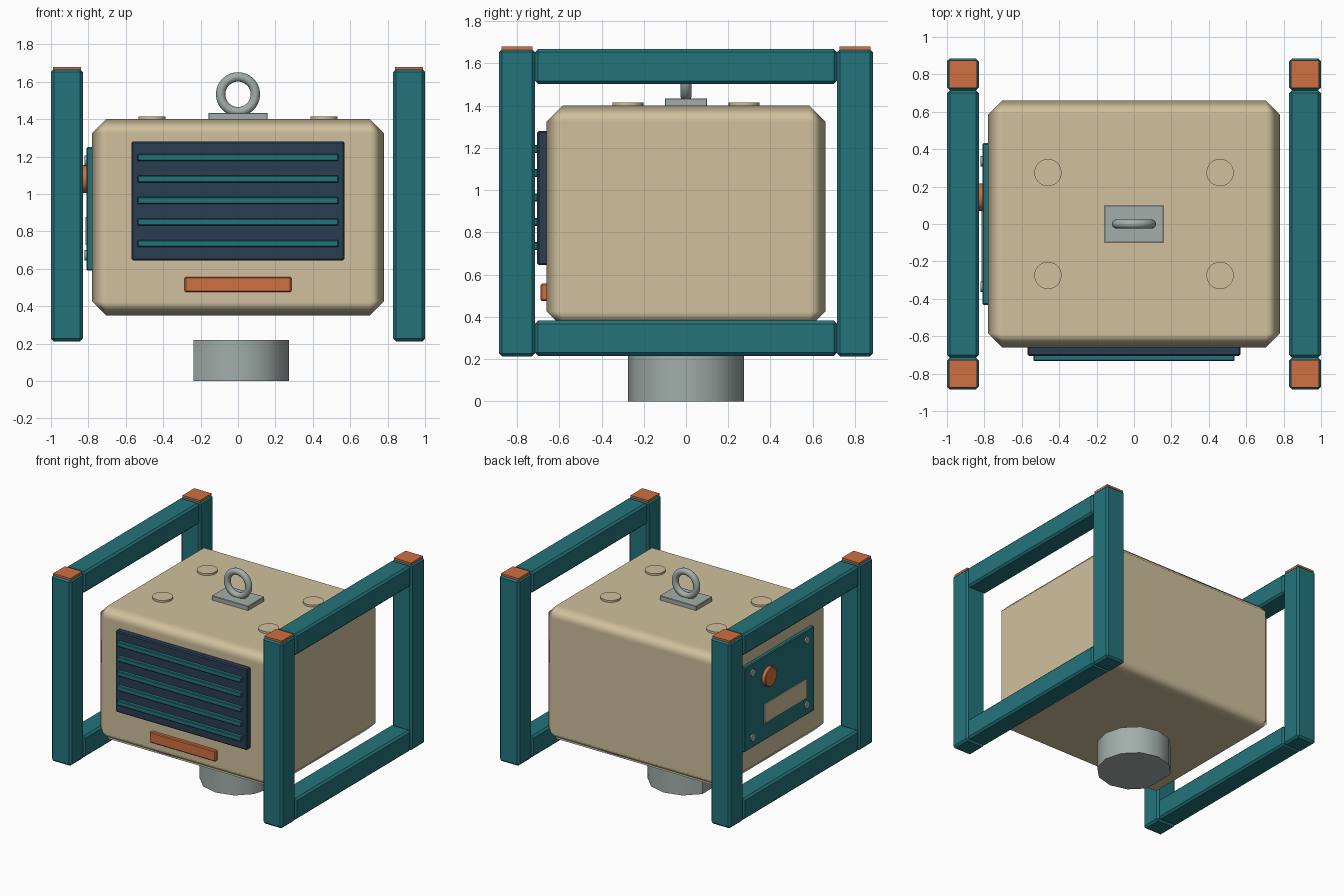
import bpy, bmesh, math
from mathutils import Matrix

if "Cube" in bpy.data.objects:
    bpy.data.objects.remove(bpy.data.objects["Cube"])


def material(name, rgb):
    m = bpy.data.materials.new(name)
    m.diffuse_color = (*rgb, 1)
    m.use_nodes = True
    m.node_tree.nodes["Principled BSDF"].inputs["Base Color"].default_value = m.diffuse_color
    return m


TEAL = material("teal", (0.017, 0.175, 0.2))
TAN = material("tan", (0.63, 0.53, 0.34))
ORANGE = material("orange", (0.63, 0.16, 0.055))
NAVY = material("navy", (0.024, 0.047, 0.085))
STEEL = material("steel", (0.36, 0.42, 0.40))


def finish(name, bm, mat, angle=None, bevel=0):
    bmesh.ops.recalc_face_normals(bm, faces=bm.faces[:])
    me = bpy.data.meshes.new(name)
    bm.to_mesh(me)
    bm.free()
    ob = bpy.data.objects.new(name, me)
    bpy.context.collection.objects.link(ob)
    me.materials.append(mat)
    if bevel:
        b = ob.modifiers.new("edge", 'BEVEL')
        b.width, b.segments = bevel, 1
    if angle:
        bpy.ops.object.select_all(action='DESELECT')
        ob.select_set(True)
        bpy.context.view_layer.objects.active = ob
        bpy.ops.object.shade_smooth_by_angle(angle=math.radians(angle))
    return ob


def box(name, x, y, z, mat, bevel=0):
    """Box from (min, max) ranges on each axis."""
    bm = bmesh.new()
    size = [b - a for a, b in (x, y, z)]
    mid = [(a + b) / 2 for a, b in (x, y, z)]
    bmesh.ops.create_cube(bm, size=1, matrix=Matrix.Translation(mid) @ Matrix.Diagonal((*size, 1)))
    return finish(name, bm, mat, None, bevel)


def disc(name, pos, r, depth, mat, axis='Z', n=24, bevel=0):
    bm = bmesh.new()
    rot = Matrix.Rotation(math.pi / 2, 4, 'Y') if axis == 'X' else Matrix()
    bmesh.ops.create_cone(bm, cap_ends=True, segments=n, radius1=r, radius2=r, depth=depth,
                          matrix=Matrix.Translation(pos) @ rot)
    return finish(name, bm, mat, 35, bevel)


# Main housing with chamfered edges, softly shaded across the chamfers
body = box("housing", (-0.78, 0.78), (-0.66, 0.66), (0.35, 1.4), TAN, 0.075)
body.data.shade_smooth()
body.modifiers["edge"].harden_normals = True

# Side frames: posts with caps, lower and upper rails
for sx, side in ((-1, "left"), (1, "right")):
    xr = sorted((sx * 0.83, sx * 1.0))
    xc = sorted((sx * 0.84, sx * 0.99))
    for sy, end in ((-1, "front"), (1, "back")):
        yr = sorted((sy * 0.715, sy * 0.885))
        yc = sorted((sy * 0.727, sy * 0.873))
        box(f"{side}_{end}_post", xr, yr, (0.212, 1.668), TEAL, 0.015)
        box(f"{side}_{end}_post_cap", xc, yc, (1.655, 1.68), ORANGE)
    box(f"{side}_lower_rail", xr, (-0.715, 0.715), (0.215, 0.382), TEAL, 0.015)
    box(f"{side}_upper_rail", xr, (-0.715, 0.715), (1.502, 1.668), TEAL, 0.015)

# Front grille, slats and orange bar
box("grille_panel", (-0.57, 0.57), (-0.705, -0.65), (0.645, 1.28), NAVY, 0.008)
for i in range(5):
    z = 0.735 + 0.115 * i
    box(f"grille_slat_{i + 1}", (-0.538, 0.538), (-0.733, -0.69), (z - 0.019, z + 0.019), TEAL, 0.005)
box("front_bar", (-0.285, 0.285), (-0.688, -0.65), (0.475, 0.557), ORANGE, 0.006)

# Left service panel with label, knob and screws
box("service_panel", (-0.81, -0.77), (-0.432, 0.432), (0.59, 1.25), TEAL, 0.006)
box("service_label", (-0.816, -0.8), (-0.33, 0.19), (0.727, 0.877), TAN)
disc("service_knob", (-0.82, 0.143, 1.08), 0.074, 0.04, ORANGE, 'X', 20, 0.005)
for y in (-0.335, 0.335):
    for z in (0.672, 1.178):
        disc("panel_screw", (-0.81, y, z), 0.028, 0.022, STEEL, 'X', 12)

# Flat round plugs on the lid
for x in (-0.46, 0.46):
    for y in (-0.275, 0.275):
        disc("lid_plug", (x, y, 1.4025), 0.073, 0.025, TAN)

# Lifting plate and ring
box("lifting_plate", (-0.158, 0.158), (-0.1, 0.1), (1.39, 1.434), STEEL, 0.003)
bpy.ops.mesh.primitive_torus_add(location=(0, 0, 1.533), rotation=(math.pi / 2, 0, 0),
                                 major_radius=0.093, minor_radius=0.025,
                                 major_segments=32, minor_segments=12)
ring = bpy.context.object
ring.name = "lifting_ring"
ring.data.materials.append(STEEL)
ring.data.shade_smooth()

# Faceted foot: a twelve-sided prism with one corner flattened on the left
bm = bmesh.new()
angles = [math.radians(30 * k) for k in range(12) if k != 6]
base = bm.faces.new([bm.verts.new((0.274 * math.cos(a), 0.274 * math.sin(a), 0)) for a in angles])
top = bmesh.ops.extrude_face_region(bm, geom=[base], use_keep_orig=True)
for v in top["geom"]:
    if isinstance(v, bmesh.types.BMVert):
        v.co.z = 0.22
finish("foot", bm, STEEL, 40)
